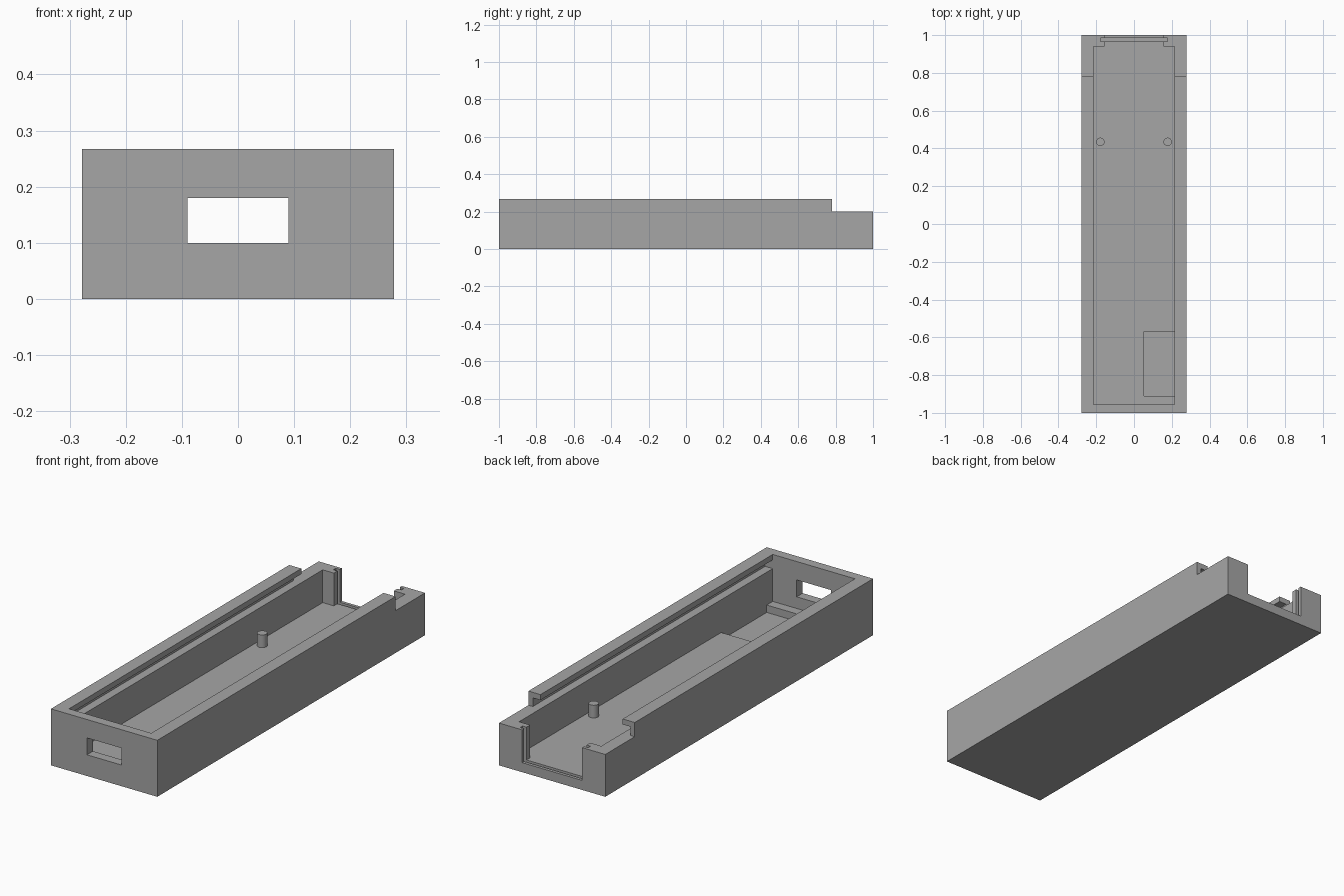
import bpy

cube = bpy.data.objects.get("Cube")
if cube:
    bpy.data.objects.remove(cube, do_unlink=True)

grey = bpy.data.materials.new("plain grey")
grey.use_nodes = True
colour = (0.38, 0.38, 0.38, 1)
grey.diffuse_color = colour
grey.node_tree.nodes["Principled BSDF"].inputs["Base Color"].default_value = colour

WALL = 0.215      # inner half width
FLOOR = 0.045     # floor thickness
RIM = 0.2         # height of the lid ledge
HIGH = 0.4        # well above the tray


def box(name, x, y, z):
    """Box from (min, max) ranges along each axis."""
    ranges = (x, y, z)
    bpy.ops.mesh.primitive_cube_add(size=1, location=[(a + b) / 2 for a, b in ranges])
    obj = bpy.context.object
    obj.name = name
    obj.scale = [b - a for a, b in ranges]
    bpy.ops.object.transform_apply(location=True, rotation=False, scale=True)
    return obj


def cut(target, name, x, y, z):
    """Remove a box-shaped space from the target."""
    cutter = box(name, x, y, z)
    cutter.hide_render = True
    mod = target.modifiers.new(name, "BOOLEAN")
    mod.operation = "DIFFERENCE"
    mod.solver = "EXACT"
    mod.object = cutter
    bpy.context.view_layer.objects.active = target
    bpy.ops.object.modifier_apply(modifier=name)
    bpy.data.objects.remove(cutter, do_unlink=True)


# Tray body
tray = box("tray", (-0.278, 0.278), (-1, 1), (0, 0.267))
tray.data.materials.append(grey)

# Main cavity, lowered back rim and sliding lid slot
cut(tray, "cavity", (-WALL, WALL), (-0.955, 0.94), (FLOOR, HIGH))
cut(tray, "back_step", (-0.5, 0.5), (0.78, 1.2), (RIM, HIGH))
cut(tray, "lid_slot", (-0.255, 0.255), (-0.955, 0.85), (RIM, 0.241))

# Back opening with a groove for an end plate
cut(tray, "back_opening", (-0.157, 0.157), (0.9, 1.2), (FLOOR, HIGH))
cut(tray, "plate_groove", (-0.178, 0.178), (0.967, 0.985), (0.025, HIGH))

# Floor recess and front window
cut(tray, "floor_recess", (0.052, WALL), (-0.91, -0.57), (0.01, 0.1))
cut(tray, "front_window", (-0.09, 0.09), (-1.2, -0.9), (0.1, 0.18))

# Locating pegs
for side, name in ((1, "left_peg"), (-1, "right_peg")):
    bpy.ops.mesh.primitive_cylinder_add(
        vertices=32, radius=0.022, depth=0.065, location=(side * 0.178, 0.435, 0.0725))
    peg = bpy.context.object
    peg.name = name
    peg.data.materials.append(grey)
    bpy.ops.object.shade_smooth_by_angle()
